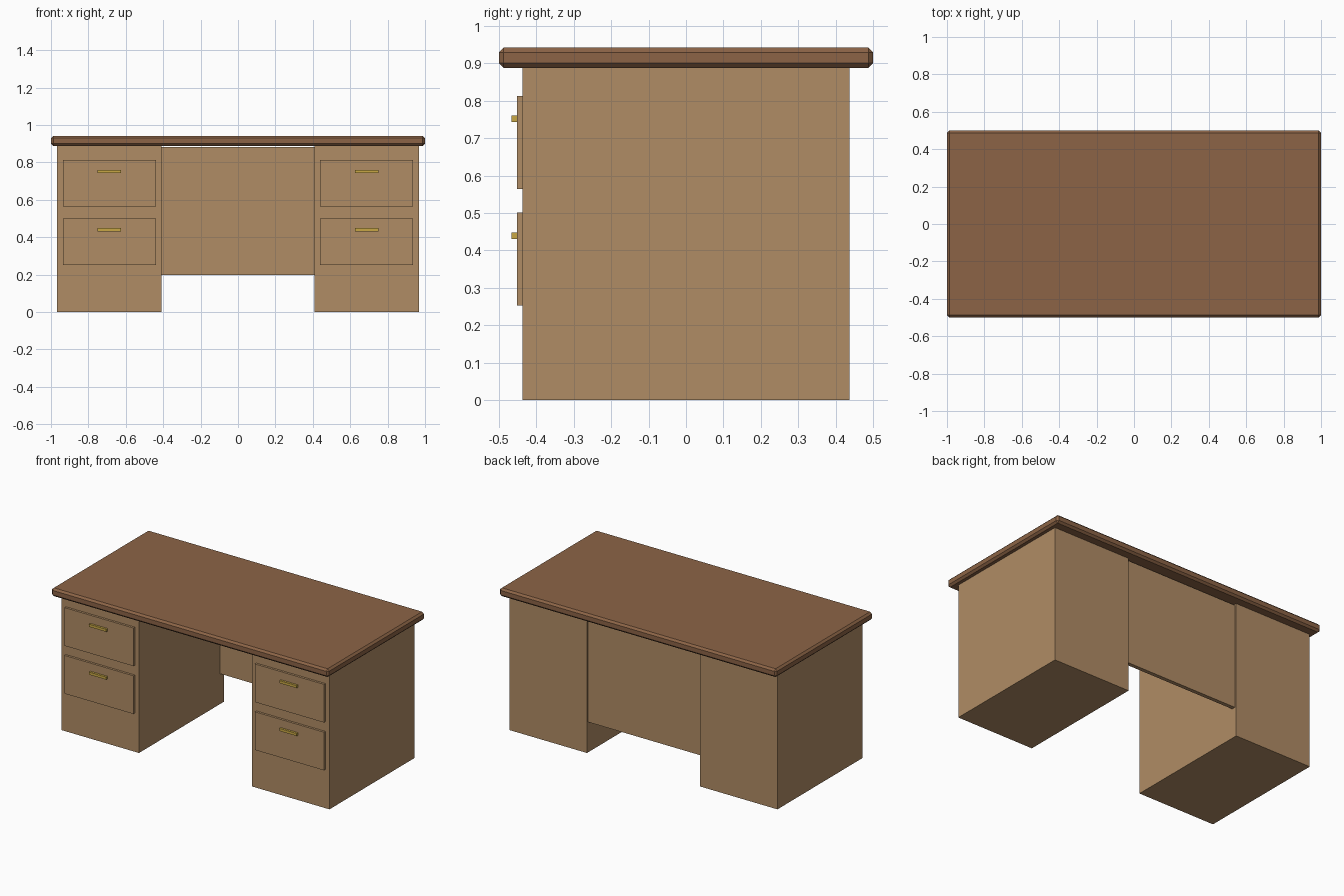
import bpy

if "Cube" in bpy.data.objects:
    bpy.data.objects.remove(bpy.data.objects["Cube"])


def material(name, rgb):
    m = bpy.data.materials.new(name)
    m.diffuse_color = (*rgb, 1.0)
    m.use_nodes = True
    m.node_tree.nodes["Principled BSDF"].inputs["Base Color"].default_value = m.diffuse_color
    return m


LIGHT_WOOD = material("light_wood", (0.434, 0.262, 0.130))
DARK_WOOD = material("dark_wood", (0.262, 0.127, 0.061))
BRASS = material("brass", (0.578, 0.390, 0.060))


def box(name, x, y, z, mat, bevel=0.0):
    """Box from (min, max) ranges on each axis, optionally chamfered."""
    ranges = (x, y, z)
    bpy.ops.mesh.primitive_cube_add(size=1, location=[(a + b) / 2 for a, b in ranges])
    ob = bpy.context.object
    ob.name = name
    ob.scale = [b - a for a, b in ranges]
    bpy.ops.object.transform_apply(location=False, rotation=False, scale=True)
    ob.data.materials.append(mat)
    if bevel:
        mod = ob.modifiers.new("chamfer", 'BEVEL')
        mod.width = bevel
        mod.segments = 1
    return ob


# Desk top with chamfered edges
box("desk_top", (-1, 1), (-0.5, 0.5), (0.888, 0.942), DARK_WOOD, 0.0125)

# Modesty panel between the pedestals, slightly inset from the back
box("modesty_panel", (-0.41, 0.41), (0.40, 0.425), (0.197, 0.882), LIGHT_WOOD)

# Two pedestals, each with two drawer fronts and bar handles
for side, cx in (("left", -0.6875), ("right", 0.6875)):
    box(f"{side}_pedestal", (cx - 0.279, cx + 0.279), (-0.4375, 0.4375), (0, 0.888), LIGHT_WOOD)
    for level, z0 in (("lower", 0.252), ("upper", 0.564)):
        box(f"{side}_{level}_drawer", (cx - 0.249, cx + 0.249), (-0.452, -0.4365),
            (z0, z0 + 0.249), LIGHT_WOOD)
        box(f"{side}_{level}_handle", (cx - 0.0625, cx + 0.0625), (-0.466, -0.451),
            (z0 + 0.179, z0 + 0.196), BRASS)
